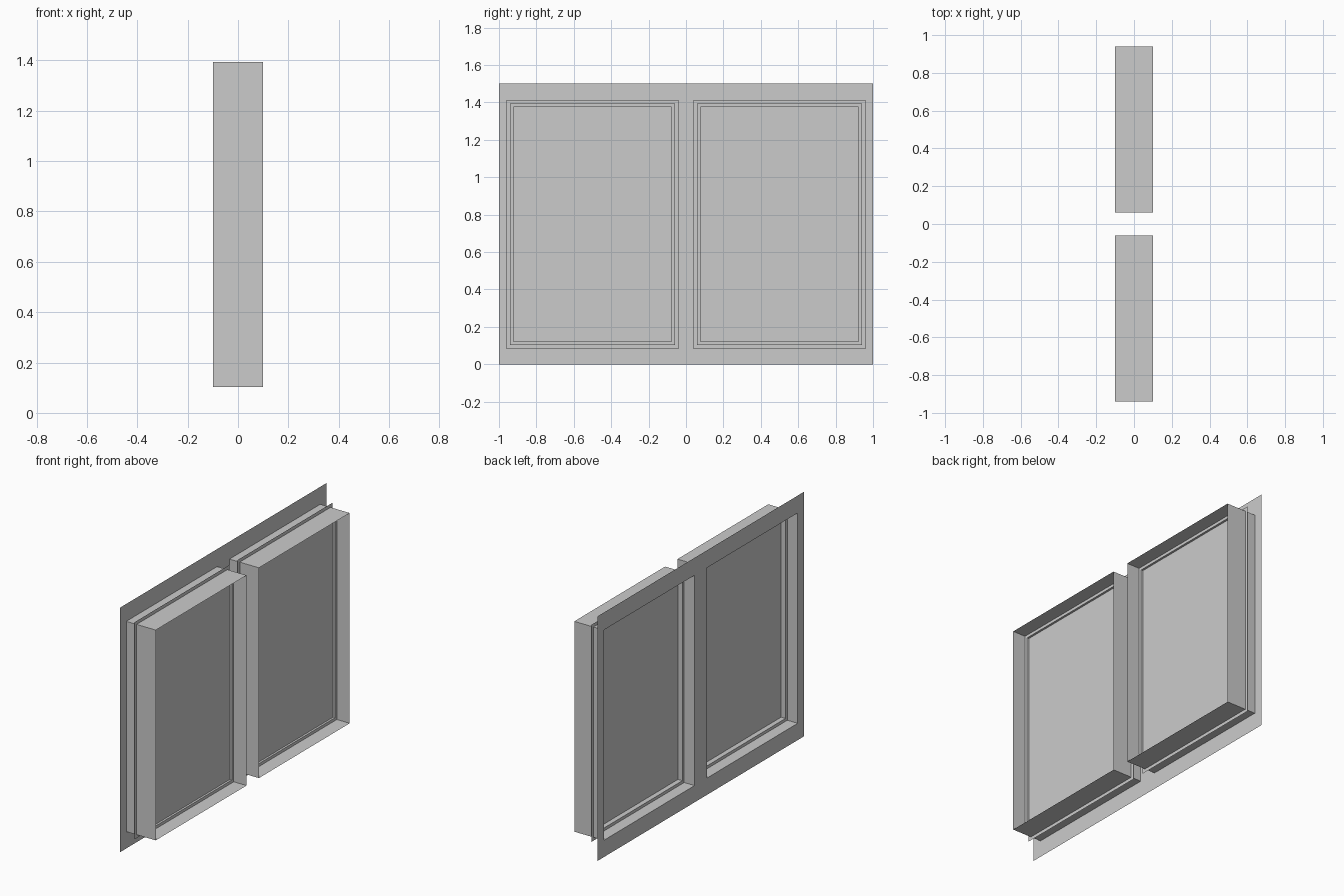
import bpy
import bmesh

cube = bpy.data.objects.get("Cube")
if cube:
    bpy.data.objects.remove(cube)

# One plain grey for everything
grey = bpy.data.materials.new("plain_grey")
grey.use_nodes = True
colour = (0.6, 0.6, 0.6, 1)
grey.diffuse_color = colour
grey.node_tree.nodes["Principled BSDF"].inputs["Base Color"].default_value = colour

MID_Z = 0.748                        # centre height of both openings
HALF_Y, HALF_Z = 0.44, 0.645         # half size of an opening
BACK, FRONT = -0.1, 0.1              # ends of the lining
SASH_BACK, SASH_FRONT = -0.03, 0.013
BEAD = 0.018                         # how far the sash reaches inward
LIP = 0.021                          # how far the fin reaches outward


def finish(name, bm):
    bmesh.ops.remove_doubles(bm, verts=bm.verts, dist=0.0001)
    mesh = bpy.data.meshes.new(name)
    bm.to_mesh(mesh)
    bm.free()
    mesh.materials.append(grey)
    obj = bpy.data.objects.new(name, mesh)
    bpy.context.collection.objects.link(obj)
    return obj


def rectangle(bm, x, grow, cy):
    """Corner vertices of an opening-shaped rectangle, grown by an offset."""
    corners = ((-1, -1), (1, -1), (1, 1), (-1, 1))
    return [bm.verts.new((x, cy + sy * (HALF_Y + grow), MID_Z + sz * (HALF_Z + grow)))
            for sy, sz in corners]


def sweep(name, profile, cy):
    """Sweep an (x, offset) profile around an opening."""
    bm = bmesh.new()
    loops = [rectangle(bm, x, grow, cy) for x, grow in profile]
    for a, b in zip(loops, loops[1:]):
        for i in range(4):
            j = (i + 1) % 4
            bm.faces.new((a[i], a[j], b[j], b[i]))
    return finish(name, bm)


# Flat facing sheet with two openings
bm = bmesh.new()
ys = [-1, -0.94, -0.06, 0.06, 0.94, 1]
zs = [0, MID_Z - HALF_Z, MID_Z + HALF_Z, 1.5]
for i in range(len(ys) - 1):
    for j in range(len(zs) - 1):
        if j == 1 and i in (1, 3):
            continue
        quad = [(ys[i], zs[j]), (ys[i], zs[j + 1]),
                (ys[i + 1], zs[j + 1]), (ys[i + 1], zs[j])]
        bm.faces.new([bm.verts.new((BACK, y, z)) for y, z in quad])
bmesh.ops.remove_doubles(bm, verts=bm.verts, dist=0.0001)
flat_edges = [e for e in bm.edges if len(e.link_faces) == 2]
bmesh.ops.dissolve_limit(bm, angle_limit=0.01, verts=bm.verts, edges=flat_edges)
finish("facing_sheet", bm)

# Each window: deep lining, outer fin, inner sash and pane
for side, cy in (("right", -0.5), ("left", 0.5)):
    sweep(side + "_lining", [(BACK, 0), (FRONT, 0)], cy)
    sweep(side + "_fin", [(SASH_BACK, 0), (SASH_BACK, LIP)], cy)
    sweep(side + "_sash", [(SASH_BACK, 0), (SASH_BACK, -BEAD),
                           (SASH_FRONT, -BEAD), (SASH_FRONT, 0)], cy)
    bm = bmesh.new()
    bm.faces.new(rectangle(bm, 0, -BEAD, cy))
    finish(side + "_pane", bm)
